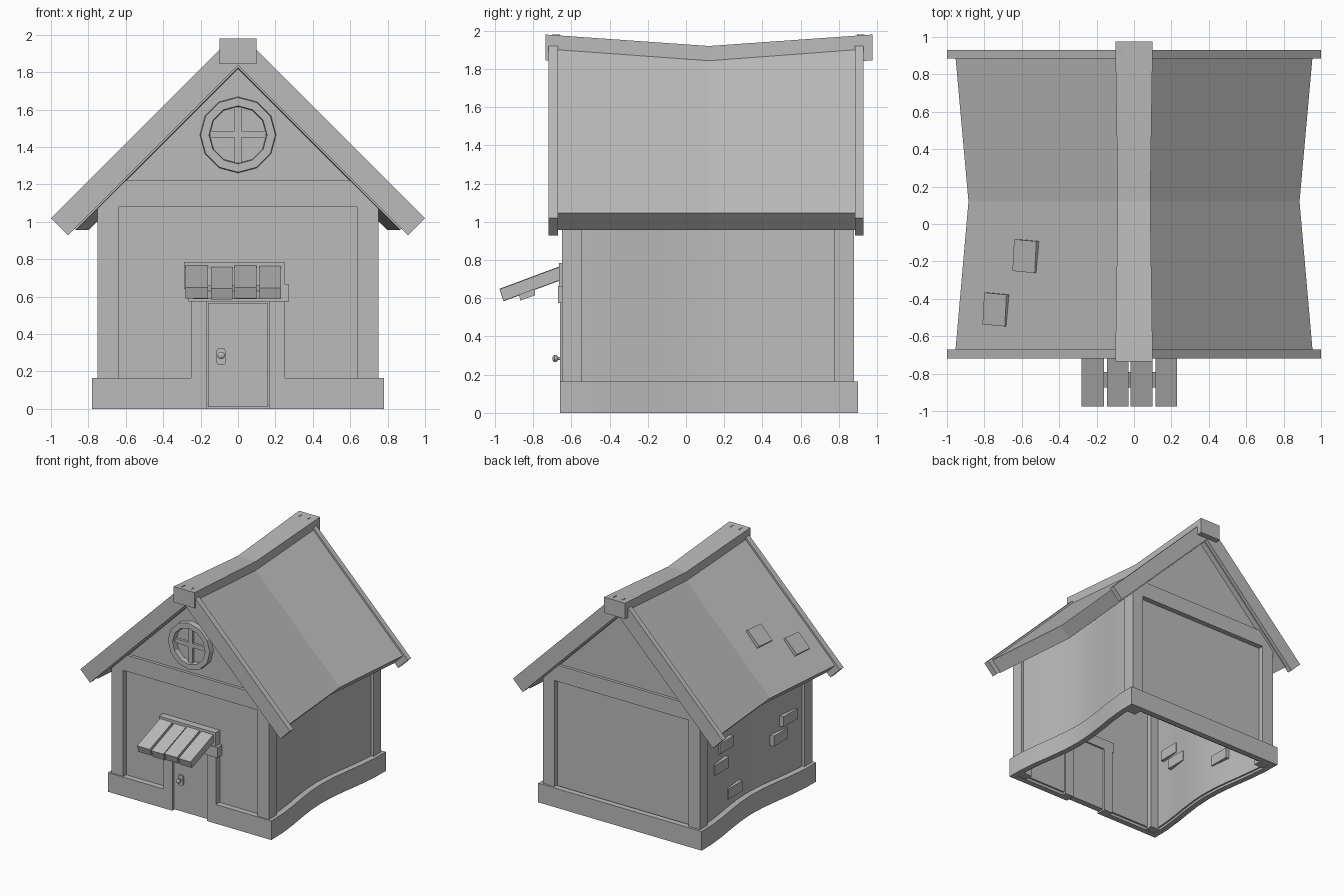
import bpy, bmesh, math
from mathutils import Matrix, Vector

cube = bpy.data.objects.get("Cube")
if cube:
    bpy.data.objects.remove(cube, do_unlink=True)

gray = bpy.data.materials.new("plain_gray")
gray.use_nodes = True
COLOR = (0.5, 0.5, 0.5, 1)
gray.diffuse_color = COLOR
gray.node_tree.nodes["Principled BSDF"].inputs["Base Color"].default_value = COLOR

MID = 0.12       # depth position of the sag
SAG = 0.07       # how far the roof and walls sink in


def loft(name, rings, closed=False):
    """Skin matching rings of points, capping the ends unless closed."""
    bm = bmesh.new()
    loops = [[bm.verts.new(p) for p in ring] for ring in rings]
    n = len(loops[0])
    pairs = list(zip(loops, loops[1:]))
    if closed:
        pairs.append((loops[-1], loops[0]))
    else:
        bm.faces.new(loops[0])
        bm.faces.new(loops[-1])
    for a, b in pairs:
        for i in range(n):
            j = (i + 1) % n
            bm.faces.new((a[i], a[j], b[j], b[i]))
    bmesh.ops.recalc_face_normals(bm, faces=bm.faces)
    mesh = bpy.data.meshes.new(name)
    bm.to_mesh(mesh)
    bm.free()
    mesh.materials.append(gray)
    obj = bpy.data.objects.new(name, mesh)
    bpy.context.collection.objects.link(obj)
    return obj


def prism_y(name, pts, y0, y1):
    return loft(name, [[(x, y, z) for x, z in pts] for y in (y0, y1)])


def prism_x(name, pts, x0, x1):
    return loft(name, [[(x, y, z) for y, z in pts] for x in (x0, x1)])


def box(name, x0, x1, y0, y1, z0, z1):
    return prism_y(name, [(x0, z0), (x1, z0), (x1, z1), (x0, z1)], y0, y1)


def smooth(obj, angle=30):
    bpy.ops.object.select_all(action="DESELECT")
    obj.select_set(True)
    bpy.context.view_layer.objects.active = obj
    bpy.ops.object.shade_smooth_by_angle(angle=math.radians(angle))


def inset(y):
    """Soft inward bow of the side walls."""
    t = min(1, abs(y - MID) / 0.72)
    return SAG * 0.5 * (1 + math.cos(math.pi * t))


def bowed(name, side, x_out, thick, y0, y1, z0, z1, steps=10):
    rings = []
    for i in range(steps + 1):
        y = y0 + (y1 - y0) * i / steps
        xo = x_out - inset(y)
        xi = xo - thick
        rings.append([(side * x, y, z) for x, z in ((xo, z0), (xo, z1), (xi, z1), (xi, z0))])
    smooth(loft(name, rings))


# Side walls, side plinths and corner posts
for side, word in ((1, "left"), (-1, "right")):
    bowed(f"{word}_wall", side, 0.73, 0.015, -0.6, 0.83, 0.02, 1.13)
    bowed(f"{word}_plinth", side, 0.78, 0.05, -0.66, 0.9, 0, 0.165)
    xa, xb = sorted((side * 0.64, side * 0.75))
    box(f"{word}_front_post", xa, xb, -0.65, -0.545, 0.005, 1.14)
    box(f"{word}_back_post", xa, xb, 0.775, 0.88, 0.005, 1.14)
    xa, xb = sorted((side * 0.245, side * 0.74))
    box(f"{word}_front_plinth", xa, xb, -0.66, -0.61, 0, 0.165)
box("back_plinth", -0.74, 0.74, 0.85, 0.9, 0, 0.165)

# End walls, cross beams and gables
GABLE = [(-0.66, 1.2), (0.66, 1.2), (0, 1.86)]
box("front_wall", -0.68, 0.68, -0.605, -0.59, 0.02, 1.1)
box("front_beam", -0.7, 0.7, -0.65, -0.59, 1.08, 1.22)
prism_y("front_gable", GABLE, -0.625, -0.605)
box("back_wall", -0.68, 0.68, 0.82, 0.835, 0.02, 1.1)
box("back_beam", -0.7, 0.7, 0.82, 0.88, 1.08, 1.22)
prism_y("back_gable", GABLE, 0.835, 0.855)


def rafter(outer_x, outer_z, thick):
    """Inverted V profile with a trimmed peak and square-cut eaves."""
    top, low = outer_x + outer_z, outer_x + outer_z - 2 * thick
    half = [(0.06, top - 0.06), (outer_x, outer_z), (outer_x - thick, outer_z - thick)]
    return half + [(0, low)] + [(-x, z) for x, z in reversed(half)]


# Sagging roof
loft("roof", [[(x, y, z) for x, z in rafter(e, 1.045, 0.088)]
              for y, e in ((-0.68, 0.955), (MID, 0.885), (0.9, 0.955))])
prism_y("front_bargeboard", rafter(1, 1.02, 0.092), -0.72, -0.67)
prism_y("back_bargeboard", rafter(1, 1.02, 0.092), 0.885, 0.93)

# Ridge beam with small nail slots at its ends
loft("ridge_beam", [[(-w, y, z - 0.135), (w, y, z - 0.135), (w, y, z), (-w, y, z)]
                    for y, w, z in ((-0.735, 0.1, 1.98), (MID, 0.087, 1.92), (0.975, 0.1, 1.98))])
for x in (-0.045, 0.04):
    for y in (-0.68, 0.915):
        box("ridge_nail", x - 0.004, x + 0.004, y - 0.02, y + 0.02, 1.965, 1.98)

# Loose roof tiles
for x, y in ((-0.578, -0.172), (-0.738, -0.457)):
    tile = box("roof_tile", -0.08, 0.08, -0.085, 0.085, -0.025, 0.012)
    z = 2.0 + x - SAG * (1 - abs(y - MID) / 0.8)
    tile.matrix_world = (Matrix.Translation((x, y, z + 0.012))
                         @ Matrix.Rotation(math.radians(-42), 4, "Y")
                         @ Matrix.Rotation(math.radians(-4), 4, "Z"))

# Bricks showing through the right wall
for y, z in ((0.32, 0.28), (0.55, 0.58), (0.47, 0.73), (-0.26, 0.52), (-0.37, 0.65)):
    x = -0.73 + inset(y)
    box("wall_brick", x - 0.025, x + 0.035, y - 0.095, y + 0.095, z - 0.045, z + 0.045)

# Round window
ring = []
for i in range(12):
    a = math.tau * i / 12
    ring.append([(r * math.cos(a), y, 1.465 + r * math.sin(a))
                 for r, y in ((0.205, -0.61), (0.2, -0.67), (0.155, -0.67), (0.15, -0.61))])
loft("window_ring", ring, closed=True)
box("window_upright_bar", -0.02, 0.02, -0.65, -0.62, 1.315, 1.615)
box("window_cross_bar", -0.15, 0.15, -0.647, -0.62, 1.45, 1.485)

# Door, frame and handle
box("door", -0.16, 0.16, -0.645, -0.59, 0.01, 0.565)
box("door_frame_right", -0.25, -0.165, -0.66, -0.575, 0, 0.6)
box("door_frame_left", 0.165, 0.25, -0.66, -0.575, 0, 0.6)
box("door_lintel", -0.265, 0.272, -0.67, -0.575, 0.575, 0.665)
box("awning_board", -0.29, 0.25, -0.665, -0.6, 0.64, 0.785)
plate = [(-0.09 + sx * u, 0.28 + sz * v)
         for sx, sz, order in ((1, 1, 1), (-1, 1, -1), (-1, -1, 1), (1, -1, -1))
         for u, v in ((0.025, 0.032), (0.015, 0.045))[::order]]
prism_y("handle_plate", plate, -0.655, -0.64)
knob = loft("door_knob", [[(-0.09 + r * math.cos(math.tau * i / 10), y,
                            0.285 + r * math.sin(math.tau * i / 10)) for i in range(10)]
                          for y, r in ((-0.65, 0.009), (-0.67, 0.009), (-0.676, 0.018),
                                       (-0.688, 0.02), (-0.698, 0.01))])
smooth(knob, 50)

# Sloping awning planks and the batten below them
for x0, x1, shift in ((-0.28, -0.16, 0), (-0.145, -0.03, -0.006),
                      (-0.02, 0.1, 0), (0.115, 0.23, -0.003)):
    prism_x("awning_plank", [(y, z + shift) for y, z in
            ((-0.64, 0.775), (-0.975, 0.65), (-0.955, 0.59), (-0.64, 0.705))], x0, x1)
prism_x("awning_batten", [(-0.79, 0.66), (-0.875, 0.63), (-0.868, 0.588), (-0.79, 0.615)],
        -0.24, 0.19)
